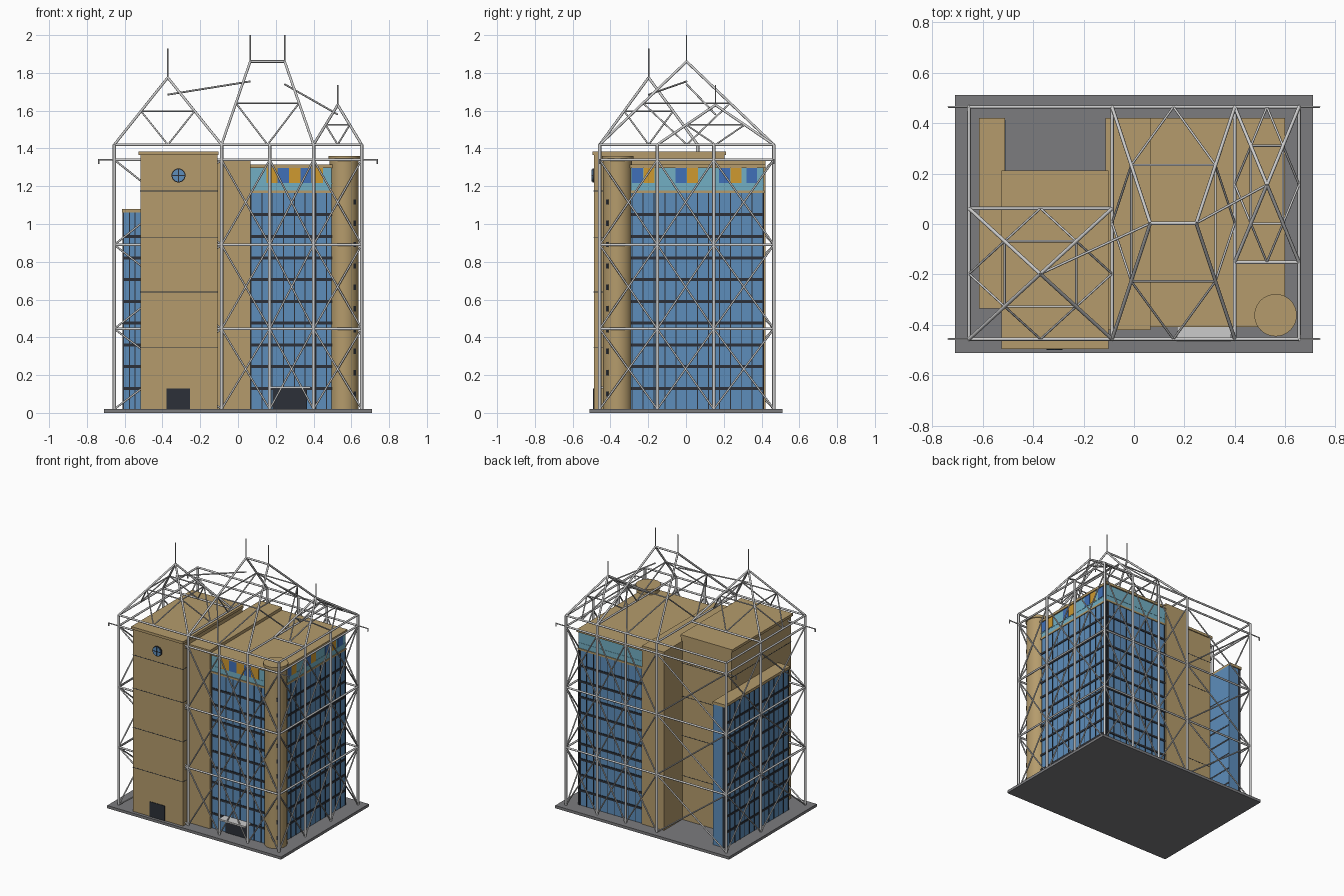
import bpy, bmesh, math
from mathutils import Vector, Matrix

if "Cube" in bpy.data.objects:
    bpy.data.objects.remove(bpy.data.objects["Cube"])


def mat(name, r, g, b):
    m = bpy.data.materials.new(name)
    m.diffuse_color = (r, g, b, 1)
    m.use_nodes = True
    m.node_tree.nodes["Principled BSDF"].inputs["Base Color"].default_value = m.diffuse_color
    return m


TAN = mat("tan_stone", 0.46, 0.33, 0.15)
BLUE = mat("blue_glass", 0.11, 0.27, 0.50)
TEAL = mat("teal_glass", 0.17, 0.43, 0.55)
ORANGE = mat("orange_panel", 0.62, 0.32, 0.03)
DEEP = mat("deep_blue_panel", 0.05, 0.16, 0.48)
DARK = mat("dark_trim", 0.025, 0.03, 0.04)
PAVE = mat("paving", 0.20, 0.20, 0.21)
STEEL = mat("steel", 0.55, 0.55, 0.53)


def finish(name, bm, m):
    me = bpy.data.meshes.new(name)
    bm.to_mesh(me)
    bm.free()
    ob = bpy.data.objects.new(name, me)
    bpy.context.collection.objects.link(ob)
    me.materials.append(m)
    return ob


def boxes(name, m, *items):
    """Each item is x0, x1, y0, y1, z0, z1."""
    bm = bmesh.new()
    for x0, x1, y0, y1, z0, z1 in items:
        mx = Matrix.Translation(((x0 + x1) / 2, (y0 + y1) / 2, (z0 + z1) / 2))
        bmesh.ops.create_cube(bm, size=1, matrix=mx @ Matrix.Diagonal((x1 - x0, y1 - y0, z1 - z0, 1)))
    return finish(name, bm, m)


def tubes(name, segs, r, m=STEEL, sides=8):
    bm = bmesh.new()
    for a, b in segs:
        a, b = Vector(a), Vector(b)
        d = b - a
        mx = Matrix.Translation((a + b) / 2) @ d.to_track_quat('Z', 'Y').to_matrix().to_4x4()
        bmesh.ops.create_cone(bm, cap_ends=True, segments=sides, radius1=r, radius2=r,
                              depth=d.length, matrix=mx)
    for f in bm.faces:
        f.smooth = len(f.verts) == 4
    return finish(name, bm, m)


# Plinth and stone volumes
boxes("plinth", PAVE, (-0.71, 0.71, -0.512, 0.512, 0, 0.02))
boxes("left_tower", TAN, (-0.517, -0.108, -0.488, 0.205, 0.02, 1.37))
boxes("left_tower_cap", TAN, (-0.526, -0.102, -0.496, 0.212, 1.366, 1.385))
boxes("middle_block", TAN, (-0.113, 0.065, -0.42, 0.42, 0.02, 1.337))
boxes("tower_seams", DARK, *[(-0.518, -0.107, -0.489, 0.206, z - 0.002, z + 0.002)
                             for z in (0.345, 0.64, 0.93, 1.175)])

# Glass volumes
GX0, GX1, GY0, GY1 = 0.06, 0.59, -0.40, 0.41
LX0, LX1, LY0, LY1 = -0.608, -0.51, -0.328, 0.413
boxes("right_glass_block", BLUE, (GX0, GX1, GY0, GY1, 0.02, 1.17))
boxes("right_glass_upper_band", TEAL, (GX0, GX1, GY0, GY1, 1.17, 1.30))
boxes("right_roof_slab", TAN, (0.062, 0.60, -0.408, 0.42, 1.297, 1.315))
boxes("right_glass_ledge", TAN, (0.064, GX1 + 0.005, GY0 - 0.005, GY1 + 0.005, 1.165, 1.178))
boxes("left_wing_glass", BLUE, (LX0, LX1, LY0, LY1, 0.02, 1.062))
boxes("left_wing_cap", TAN, (-0.615, -0.512, -0.335, 0.42, 1.06, 1.08))

# Dark floor bands and mullions
levels = [0.13 + 0.115 * i for i in range(9)]
e = 0.004
boxes("right_floor_bands", DARK, *[(0.064, GX1 + e, GY0 - e, GY1 + e, z - 0.008, z + 0.008) for z in levels])
boxes("left_floor_bands", DARK, *[(LX0 - e, LX1, LY0 - e, LY1 - e, z - 0.008, z + 0.008) for z in levels[:8]])
w = 0.0025
cols = [GX0 + 0.01 + i * 0.057 for i in range(10)]
rows = [GY0 + i * 0.0577 for i in range(15)]
boxes("right_mullions", DARK,
      *[(x - w, x + w, GY0 - 0.003, GY1 + 0.003, 0.02, 1.166) for x in cols],
      *[(GX1 - 0.02, GX1 + 0.003, y - w, y + w, 0.02, 1.166) for y in rows])
boxes("left_mullions", DARK,
      *[(x - w, x + w, LY0 - 0.003, LY0 + 0.02, 0.02, 1.06) for x in (-0.605, -0.575, -0.545)],
      *[(LX0 - 0.003, LX0 + 0.02, y - w, y + w, 0.02, 1.06)
        for y in [LY0 + 0.003 + i * 0.0567 for i in range(14)]])

# Coloured panels under the right roof
for k, (nm, m) in enumerate((("orange_panels", ORANGE), ("deep_blue_panels", DEEP))):
    s = 0.06 * (1 - k)
    boxes(nm, m,
          *[(x + s, x + s + 0.06, GY0 - 0.004, GY0 + 0.02, 1.218, 1.296) for x in (0.09, 0.21, 0.33)][k:],
          *[(GX1 - 0.02, GX1 + 0.004, y + s, y + s + 0.058, 1.218, 1.296) for y in (-0.285, -0.055, 0.175)],
          *[(GX1 - 0.02, GX1 + 0.004, 0.32, 0.375, 1.218, 1.296)][:k])
boxes("upper_band_rail", TEAL, (0.064, GX1 + 0.002, GY0 - 0.002, GY1 + 0.002, 1.213, 1.218))

# Round corner stair tower with slit windows
CX, CY = 0.562, -0.362
stair = tubes("stair_tower", [((CX, CY, 0.02), (CX, CY, 1.342))], 0.077, TAN, 40)
tubes("stair_tower_cap", [((CX, CY, 1.34), (CX, CY, 1.36))], 0.084, TAN, 40)
bm = bmesh.new()
for i in range(10):
    mx = Matrix.Translation((CX + 0.0535, CY - 0.0535, 0.10 + 0.113 * i)) @ Matrix.Rotation(-math.pi / 4, 4, 'Z')
    bmesh.ops.create_cube(bm, size=1, matrix=mx @ Matrix.Diagonal((0.008, 0.016, 0.028, 1)))
finish("stair_slit_windows", bm, DARK)

# Doors, canopy, round window
boxes("tower_door", DARK, (-0.378, -0.255, -0.492, -0.47, 0.02, 0.13))
boxes("main_entrance", DARK, (0.185, 0.365, -0.408, -0.38, 0.02, 0.128))
boxes("entrance_canopy", STEEL, (0.17, 0.385, -0.467, -0.40, 0.128, 0.14))
wx, wz = -0.315, 1.257
tubes("round_window_rim", [((wx, -0.48, wz), (wx, -0.496, wz))], 0.037, DARK, 32)
tubes("round_window_glass", [((wx, -0.48, wz), (wx, -0.499, wz))], 0.032, BLUE, 32)
boxes("round_window_bars", DARK, (wx - 0.032, wx + 0.032, -0.501, -0.49, wz - 0.002, wz + 0.002),
      (wx - 0.002, wx + 0.002, -0.501, -0.49, wz - 0.032, wz + 0.032))

# Exterior frame: posts, beams and cross braces on four sides
FX, F0, F1, TOP = 0.655, -0.457, 0.465, 1.42
xs = [-FX, -0.087, 0.168, 0.40, FX]
right_ys = [F0, -0.152, 0.147, F1]
left_ys = [F0, 0.062, F1]
sides = [[(x, F0) for x in xs], [(x, F1) for x in xs],
         [(FX, y) for y in right_ys], [(-FX, y) for y in left_ys]]
zs = [0.02, 0.445, 0.89, 1.34]
posts = {p for s in sides for p in s}
tubes("frame_posts", [((*p, 0.02), (*p, TOP)) for p in sorted(posts)], 0.009)
beams, braces = [], []
for s in sides:
    for z in zs[1:] + [TOP]:
        beams.append(((*s[0], z), (*s[-1], z)))
    for a, b in zip(s, s[1:]):
        for z0, z1 in zip(zs, zs[1:]):
            braces += [((*a, z0), (*b, z1)), ((*a, z1), (*b, z0))]
tubes("frame_beams", beams, 0.007)
tubes("frame_cross_braces", braces, 0.005)
hooks = []
for sx in (-1, 1):
    for y in (F0, F1):
        hooks += [((sx * FX, y, 1.34), (sx * 0.738, y, 1.34)), ((sx * 0.736, y, 1.343), (sx * 0.736, y, 1.318))]
tubes("corner_hooks", hooks, 0.004)


def roof_frame(name, x0, x1, y0, y1, r0, r1, yr, zr, mast):
    """Open hipped roof: ridge r0..r1 at yr, ring at half height, struts to base midpoints."""
    base = [Vector(p) for p in ((x0, y0, TOP), (x1, y0, TOP), (x1, y1, TOP), (x0, y1, TOP))]
    tip = [Vector((x, yr, zr)) for x in (r0, r1, r1, r0)]
    ring = [(b + t) / 2 for b, t in zip(base, tip)]
    mids = [(base[i] + base[(i + 1) % 4]) / 2 for i in range(4)]
    main = list(zip(base, tip)) + [(base[i], base[(i + 1) % 4]) for i in range(4)]
    if r1 > r0:
        main.append((tip[0], tip[1]))
    thin = []
    for i in range(4):
        j = (i + 1) % 4
        thin += [(ring[i], ring[j]), (ring[i], mids[i]), (ring[j], mids[i])]
    tubes(name + "_rafters", main, 0.007)
    tubes(name + "_struts", thin, 0.0045)
    tubes(name + "_masts", [((x, yr, zr - 0.01), (x, yr, mast)) for x in sorted({r0, r1})], 0.0035)


# Rooftop pyramids, ridge frame and link struts
roof_frame("left_pyramid", -FX, -0.087, F0, 0.062, -0.372, -0.372, -0.198, 1.775, 1.93)
roof_frame("centre_roof", -0.087, 0.40, F0, F1, 0.065, 0.247, 0.003, 1.86, 2.0)
roof_frame("right_pyramid", 0.40, FX, -0.152, F1, 0.528, 0.528, 0.156, 1.63, 1.735)
tubes("roof_link_struts", [((-0.372, -0.198, 1.685), (0.065, 0.003, 1.755)),
                           ((0.247, 0.003, 1.74), (0.528, 0.156, 1.58))], 0.005)
